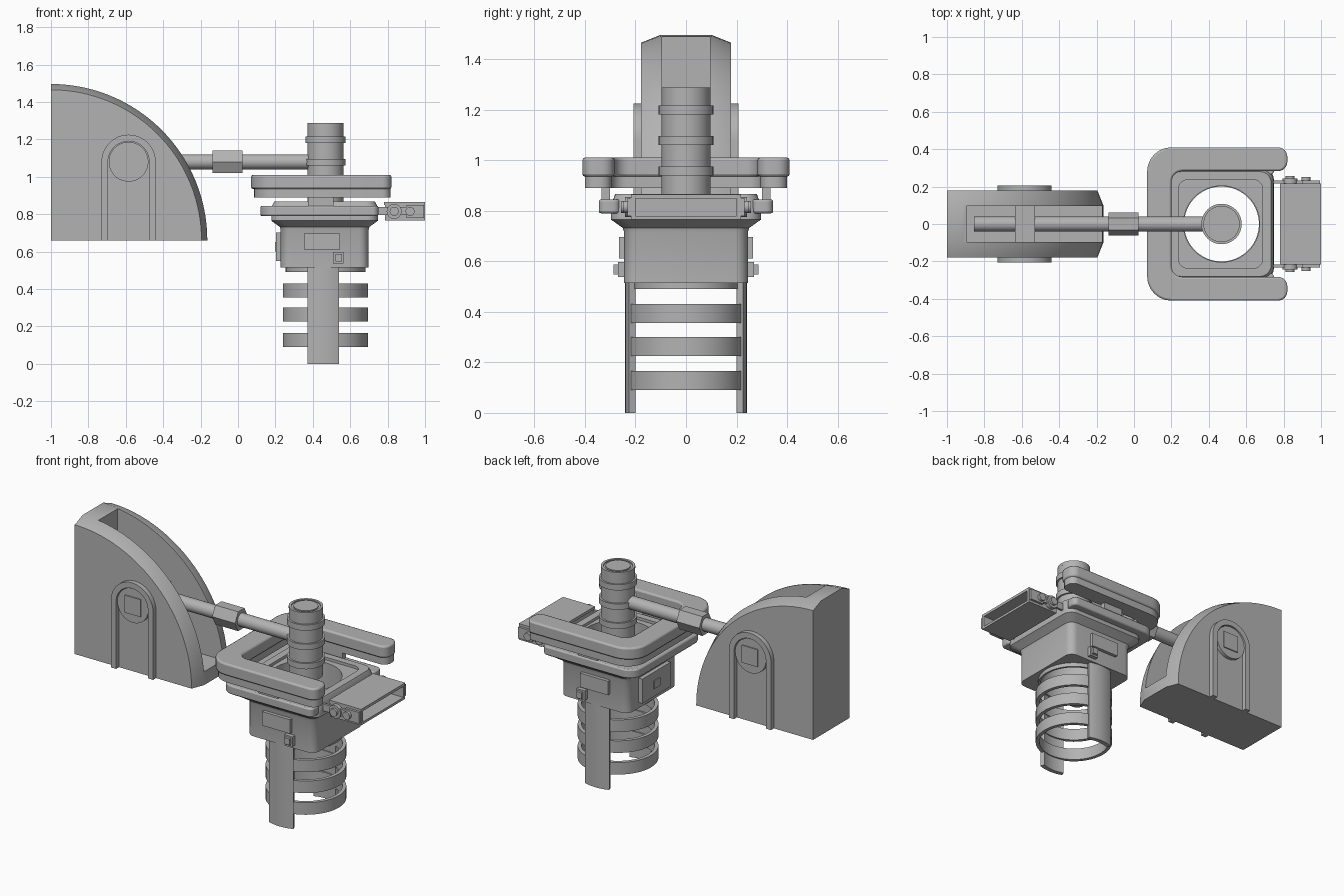
import bpy, bmesh, math
from mathutils import Vector

if "Cube" in bpy.data.objects:
    bpy.data.objects.remove(bpy.data.objects["Cube"])

GREY = bpy.data.materials.new("plain grey")
GREY.diffuse_color = (0.45, 0.45, 0.45, 1)
GREY.use_nodes = True
GREY.node_tree.nodes["Principled BSDF"].inputs["Base Color"].default_value = GREY.diffuse_color


def finish(name, bm):
    bmesh.ops.recalc_face_normals(bm, faces=bm.faces)
    me = bpy.data.meshes.new(name)
    bm.to_mesh(me)
    bm.free()
    ob = bpy.data.objects.new(name, me)
    bpy.context.collection.objects.link(ob)
    me.materials.append(GREY)
    return smooth(ob)


def activate(ob):
    bpy.ops.object.select_all(action='DESELECT')
    ob.select_set(True)
    bpy.context.view_layer.objects.active = ob


def smooth(ob):
    activate(ob)
    bpy.ops.object.shade_smooth_by_angle(angle=math.radians(30))
    return ob


def loft(name, rings, closed=False):
    """Skin a list of equal-length 3D rings; closed joins last to first."""
    bm = bmesh.new()
    vs = [[bm.verts.new(p) for p in r] for r in rings]
    n = len(vs[0])
    pairs = list(zip(vs, vs[1:])) + ([(vs[-1], vs[0])] if closed else [])
    for a, b in pairs:
        for i in range(n):
            j = (i + 1) % n
            bm.faces.new((a[i], a[j], b[j], b[i]))
    if not closed:
        bm.faces.new(vs[0][::-1])
        bm.faces.new(vs[-1])
    return finish(name, bm)


def prism(name, pts, lo, hi, axis='z'):
    put = {'z': lambda a, b, h: (a, b, h), 'y': lambda a, b, h: (a, h, b),
           'x': lambda a, b, h: (h, a, b)}[axis]
    return loft(name, [[put(a, b, h) for a, b in pts] for h in (lo, hi)])


def box(name, x0, x1, y0, y1, z0, z1):
    return prism(name, [(x0, y0), (x1, y0), (x1, y1), (x0, y1)], z0, z1)


def circle(cx, cy, r, n=48, a0=0.0):
    return [(cx + r * math.cos(a0 + 2 * math.pi * i / n),
             cy + r * math.sin(a0 + 2 * math.pi * i / n)) for i in range(n)]


def tube(name, cx, ro, ri, z0, z1):
    rings = [(ro, z0), (ro, z1), (ri, z1), (ri, z0)]
    return loft(name, [[(x, y, z) for x, y in circle(cx, 0, r, 64)] for r, z in rings], True)


def rounded(pts, n=6):
    """Round right-angled corners given as (x, y, radius)."""
    out = []
    for i, (x, y, r) in enumerate(pts):
        p = Vector((x, y))
        a = (Vector(pts[i - 1][:2]) - p).normalized()
        b = (Vector(pts[(i + 1) % len(pts)][:2]) - p).normalized()
        c = p + r * (a + b)
        for k in range(n + 1):
            t = math.pi / 2 * k / n
            out.append(tuple(c - r * (b * math.cos(t) + a * math.sin(t))))
    return out


def rrect(cx, hx, hy, r):
    return rounded([(cx - hx, -hy, r), (cx + hx, -hy, r), (cx + hx, hy, r), (cx - hx, hy, r)])


def fork(x0, x1, ho, xi, hi, r, ri, e):
    return rounded([(x0, -ho, r), (x1, -ho, e), (x1, -hi, e), (xi, -hi, ri),
                    (xi, hi, ri), (x1, hi, e), (x1, ho, e), (x0, ho, r)])


def cut(ob, cutter):
    m = ob.modifiers.new("cut", 'BOOLEAN')
    m.operation, m.object, m.solver = 'DIFFERENCE', cutter, 'EXACT'
    activate(ob)
    bpy.ops.object.modifier_apply(modifier=m.name)
    bpy.data.objects.remove(cutter)
    return smooth(ob)


def bevel(ob, w):
    m = ob.modifiers.new("bevel", 'BEVEL')
    m.width, m.segments, m.limit_method, m.angle_limit = w, 2, 'ANGLE', math.radians(50)


# Quarter-round housing with chamfered rim and a slot for the rod
rings = []
for y, r in ((-.178, .805), (-.1, .836), (.1, .836), (.178, .805)):
    arc = [(-1 + r * math.cos(math.pi / 2 * i / 32), y, .66 + r * math.sin(math.pi / 2 * i / 32))
           for i in range(33)]
    rings.append([(-1, y, .66)] + arc)
housing = loft("housing", rings)
cut(housing, box("slot_cutter", -.895, 0, -.095, .095, .74, 1.7))

# Arched side trims, pivot discs and square pivot pin
PX, PZ = -.585, 1.08
for s in (-1, 1):
    arch = []
    for r, order in ((.145, 1), (.11, -1)):
        half = [(PX + r, .66)] + [(PX + r * math.cos(math.pi * i / 24), PZ + r * math.sin(math.pi * i / 24))
                                  for i in range(25)] + [(PX - r, .66)]
        arch += half[::order]
    prism("side_arch", arch, s * .17, s * .207, 'y')
    prism("pivot_disc", circle(PX, PZ, .106), s * .17, s * .2, 'y')
box("pivot_pin", -.637, -.528, -.207, .207, 1.027, 1.135)

# Horizontal rod with hexagonal collar
prism("rod", circle(0, PZ, .04, 32), -.855, .45, 'x')
prism("hex_collar", [(a, PZ + (b - PZ) * 1.12) for a, b in circle(0, PZ, .062, 6)], -.135, .023, 'x')

# Vertical plunger with bands and stepped top
CX = .468
prism("plunger", circle(CX, 0, .097), .86, 1.28)
tube("plunger_rim", CX, .097, .082, 1.27, 1.287)
prism("plunger_cap", circle(CX, 0, .07), 1.27, 1.287)
for z in (.94, 1.06, 1.18):
    prism("plunger_band", circle(CX, 0, .108), z, z + .036)

# Upper fork: two stacked horseshoe layers
bevel(prism("upper_fork", fork(.07, .82, .41, .2, .283, .13, .06, .05), .935, 1.01), .01)
prism("upper_fork_base", fork(.085, .815, .4, .19, .295, .12, .06, .045), .89, .936)

# Lower fork and tabs joining the forks
bevel(prism("lower_fork", fork(.12, .75, .345, .22, .26, .08, .04, .03), .79, .845), .008)
for s in (-1, 1):
    box("fork_tab", .375, .51, min(s * .3, s * .335), max(s * .3, s * .335), .82, .9)

# Main body: rounded box flaring into a flange, bored through
layers = [(.515, .235, .245, .05), (.715, .235, .245, .05), (.732, .24, .25, .05),
          (.765, .285, .297, .06), (.79, .285, .297, .06), (.84, .283, .29, .06),
          (.867, .27, .28, .06), (.867, .225, .237, .05), (.85, .225, .237, .05)]
body = loft("main_body", [[(x, y, z) for x, y in rrect(.463, hx, hy, r)] for z, hx, hy, r in layers])
cut(body, prism("bore_cutter", circle(CX, 0, .204, 64), .4, 1))
tube("bore_neck", CX, .213, .2, .49, .53)

# Panels, latches and end panel on the body
for s in (-1, 1):
    def side(name, x0, x1, d, z0, z1):
        y0, y1 = sorted((s * .235, s * d))
        return box(name, x0, x1, y0, y1, z0, z1)
    side("side_panel", .352, .545, .266, .61, .697)
    side("latch_block", .508, .565, .27, .537, .597)
    side("latch_button", .52, .555, .286, .548, .587)
box("end_panel", .203, .235, -.14, .14, .55, .702)
box("end_button", .197, .21, -.03, .03, .6, .65)

# Basket rings and two curved legs
for z in (.09, .225, .355):
    tube("basket_ring", CX, .228, .206, z, z + .075)
for s in (-1, 1):
    strip = []
    for r, order in ((.241, 1), (.214, -1)):
        strip += [(.455 + r * math.sin(a), s * r * math.cos(a))
                  for a in [math.radians(-20.5 + 41 * i / 10) for i in range(11)]][::order]
    prism("curved_leg", strip, 0, .53)

# Hinged tray, open at the outer end
box("tray_top", .78, 1, -.217, .217, .848, .865)
box("tray_floor", .8, 1, -.217, .217, .765, .78)
box("tray_back", .785, .8, -.217, .217, .765, .865)
for s in (-1, 1):
    y0, y1 = sorted((s * .2, s * .217))
    box("tray_side", .8, 1, y0, y1, .765, .865)
    y0, y1 = sorted((s * .217, s * .232))
    box("hinge_arm", .72, .92, y0, y1, .795, .838)
    box("tray_lug", .9, .995, y0, y1, .78, .85)
    prism("hinge_disc", circle(.835, .815, .04, 32), s * .21, s * .242, 'y')
    prism("hinge_pin", circle(.835, .815, .024, 24), s * .2, s * .257, 'y')
    prism("lug_pin", circle(.92, .815, .024, 24), s * .2, s * .25, 'y')
